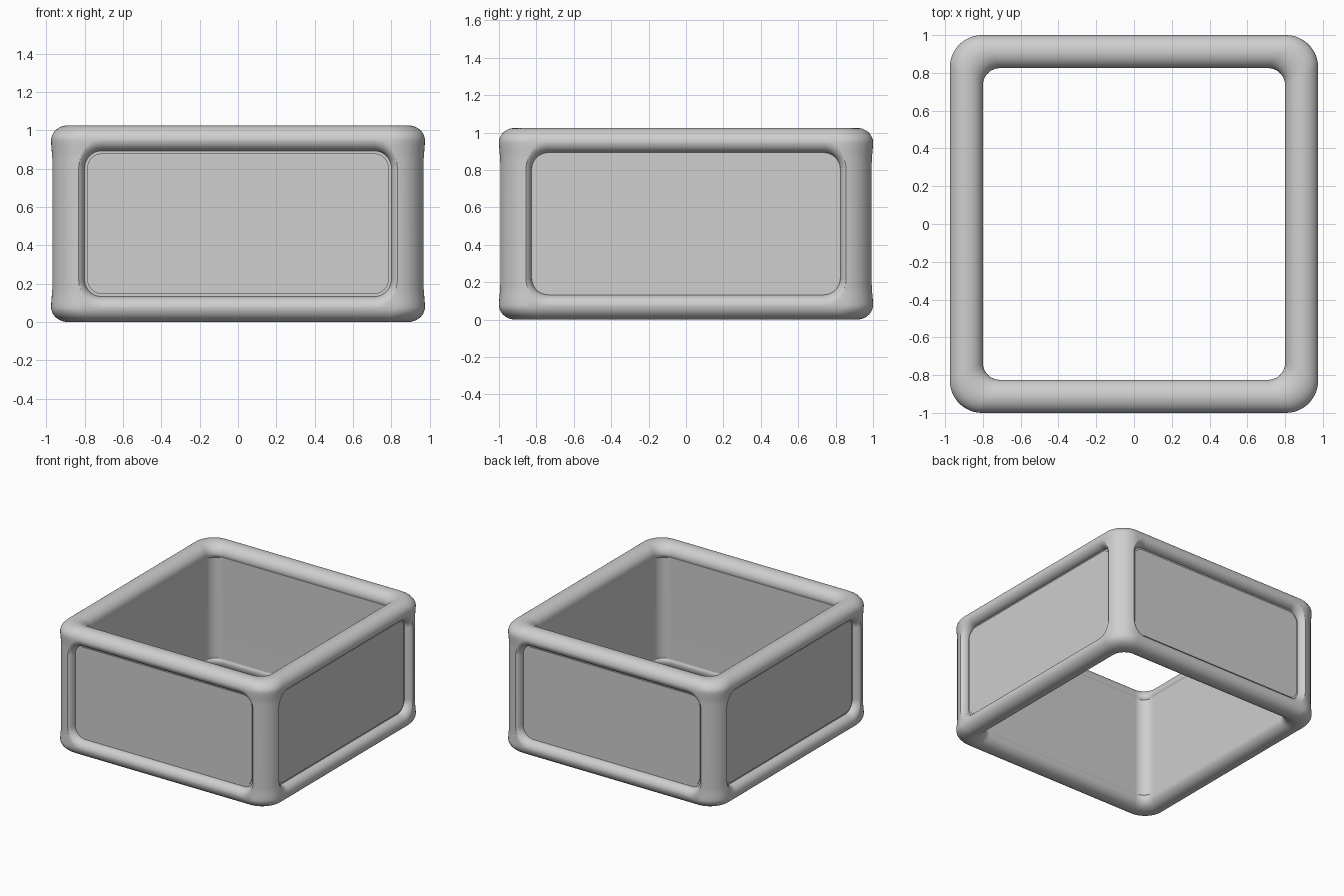
import bpy
import bmesh
from math import sin, cos, pi, radians
from mathutils import Matrix

if "Cube" in bpy.data.objects:
    bpy.data.objects.remove(bpy.data.objects["Cube"], do_unlink=True)

grey = bpy.data.materials.new("mid_grey")
grey.use_nodes = True
colour = (0.62, 0.62, 0.62, 1)
grey.diffuse_color = colour
grey.node_tree.nodes["Principled BSDF"].inputs["Base Color"].default_value = colour

HX, HY, HEIGHT = 0.975, 1.0, 1.025   # outer half width, half depth, height
BAR = 0.0875                         # half the width of a frame bar
RECESS = 0.062                       # window depth behind the outer face
MID = HEIGHT / 2
WINDOW_Z = 0.38                      # half height of a window


def rounded_rect(hx, hy, r, steps=12):
    points = []
    for k, (sx, sy) in enumerate([(1, 1), (-1, 1), (-1, -1), (1, -1)]):
        for i in range(steps + 1):
            a = (k + i / steps) * pi / 2
            points.append((sx * (hx - r) + r * cos(a), sy * (hy - r) + r * sin(a)))
    return points


def sweep(name, hx, hy, r, section, slope, matrix, capped=False):
    """Section of (outward, up) offsets swept round a rounded rectangle."""
    bm = bmesh.new()
    loops = [[bm.verts.new((x, y, v))
              for x, y in rounded_rect(hx + u, hy + u, r + slope * u)]
             for u, v in section]
    pairs = list(zip(loops, loops[1:]))
    if capped:
        bm.faces.new(loops[0])
        bm.faces.new(loops[-1])
    else:
        pairs.append((loops[-1], loops[0]))
    for loop, other in pairs:
        for i in range(len(loop)):
            j = (i + 1) % len(loop)
            bm.faces.new((loop[i], loop[j], other[j], other[i]))
    bmesh.ops.transform(bm, matrix=matrix, verts=bm.verts)
    bmesh.ops.recalc_face_normals(bm, faces=bm.faces)
    mesh = bpy.data.meshes.new(name)
    bm.to_mesh(mesh)
    bm.free()
    mesh.materials.append(grey)
    obj = bpy.data.objects.new(name, mesh)
    bpy.context.collection.objects.link(obj)
    return obj


def select(obj):
    bpy.ops.object.select_all(action="DESELECT")
    obj.select_set(True)
    bpy.context.view_layer.objects.active = obj


# Frame: rounded rims above and below, joined by a slightly slimmer wall
OUTER, UNDER = 0.0775, 0.055
upper = [(BAR - 0.005, 0.34), (BAR - 0.004, 0.37), (BAR - 0.001, 0.41)]
for i in range(22):
    a = radians(10 * i)
    upper.append((BAR * cos(a), MID - OUTER + sin(a) * (OUTER if sin(a) > 0 else UNDER)))
section = upper + [(u, -v) for u, v in reversed(upper)]
frame = sweep("frame", HX - BAR, HY - BAR, 0.13, section, 0.46,
              Matrix.Translation((0, 0, MID)))

# Window recesses with rounded flanks, and a thin raised panel in each
FLARE = 0.06
flank = [(FLARE * (1 - cos(a)), RECESS * sin(a))
         for a in (pi / 2 * i / 10 for i in range(11))]
flank.append((FLARE + 0.1, RECESS + 0.03))
for k, side in enumerate(("front", "left", "back", "right")):
    half, dist = (HX, HY) if k % 2 == 0 else (HY, HX)
    half -= 2 * BAR
    place = (Matrix.Rotation(k * pi / 2, 4, "Z")
             @ Matrix.Translation((0, RECESS - dist, MID))
             @ Matrix.Rotation(pi / 2, 4, "X"))
    cutter = sweep(f"{side}_cutter", half, WINDOW_Z, 0.09, flank, 1, place, True)
    select(frame)
    cut = frame.modifiers.new("window", "BOOLEAN")
    cut.operation = "DIFFERENCE"
    cut.solver = "EXACT"
    cut.object = cutter
    bpy.ops.object.modifier_apply(modifier=cut.name)
    bpy.data.objects.remove(cutter, do_unlink=True)
    sweep(f"{side}_panel", half - 0.014, WINDOW_Z - 0.014, 0.076,
          [(0, -0.001), (0, 0.008)], 1, place, True)

# Smooth the rounded frame, keeping the window edges crisp
select(frame)
bpy.ops.object.shade_smooth_by_angle(angle=radians(40))
weighted = frame.modifiers.new("even_shading", "WEIGHTED_NORMAL")
weighted.keep_sharp = True
